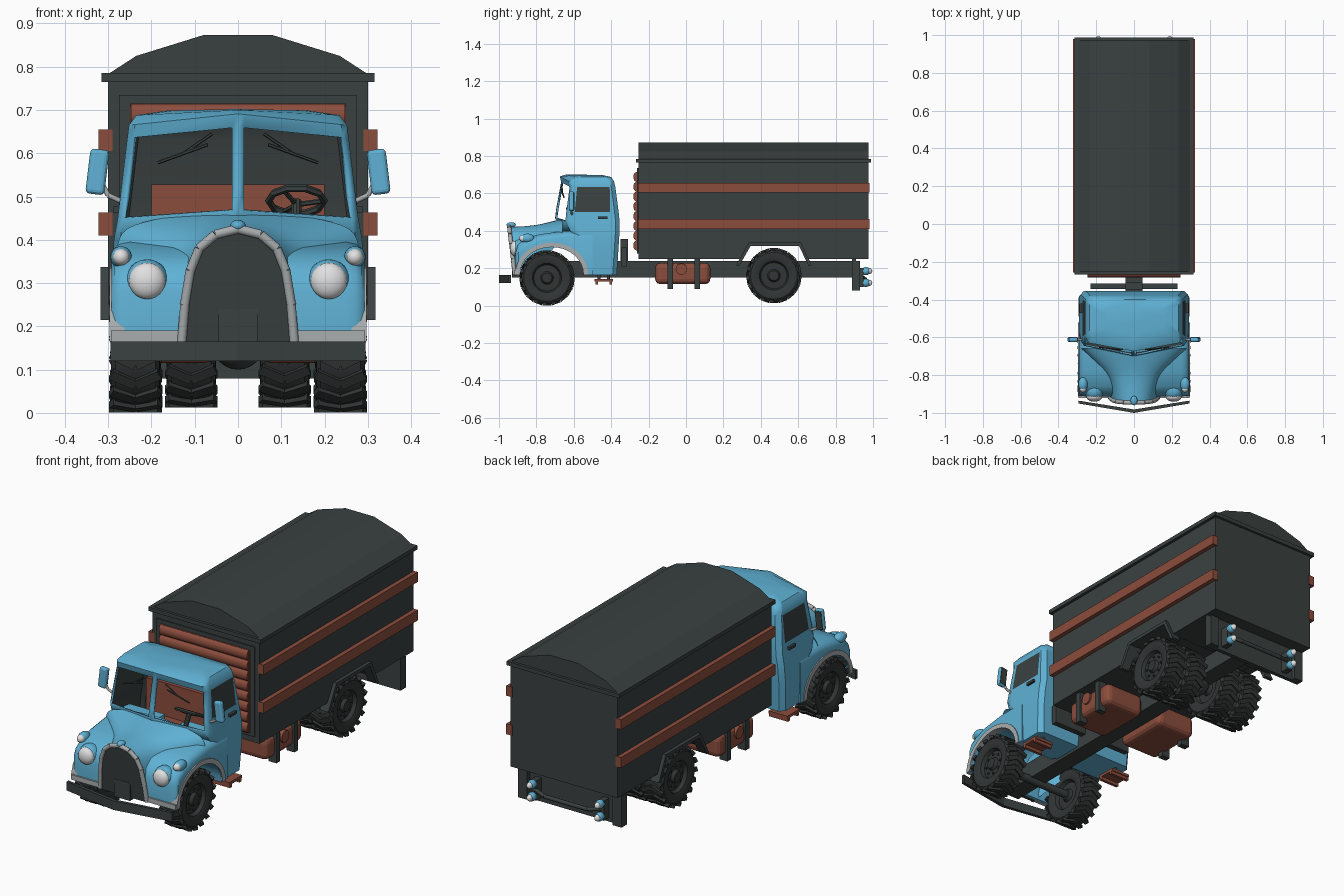
import bpy, bmesh, math
from mathutils import Matrix, Vector

if "Cube" in bpy.data.objects:
    bpy.data.objects.remove(bpy.data.objects["Cube"])

def mat(name, r, g, b):
    m = bpy.data.materials.new(name)
    m.diffuse_color = (r, g, b, 1)
    m.use_nodes = True
    m.node_tree.nodes["Principled BSDF"].inputs["Base Color"].default_value = m.diffuse_color
    return m

BLUE = mat("cab_blue", 0.115, 0.44, 0.66)
DARK = mat("charcoal", 0.042, 0.052, 0.051)
TYRE = mat("tyre_black", 0.032, 0.036, 0.036)
RED = mat("rust_red", 0.26, 0.075, 0.047)
GREY = mat("light_grey", 0.40, 0.42, 0.43)
WHITE = mat("lamp_white", 0.75, 0.75, 0.75)

# ---------- helpers ----------
def obj(name, bm, *mats, smooth=None, bevel=0, mirror=False):
    bmesh.ops.recalc_face_normals(bm, faces=bm.faces)
    me = bpy.data.meshes.new(name)
    bm.to_mesh(me)
    bm.free()
    o = bpy.data.objects.new(name, me)
    bpy.context.collection.objects.link(o)
    for m in mats:
        me.materials.append(m)
    if smooth:
        bpy.ops.object.select_all(action='DESELECT')
        o.select_set(True)
        bpy.context.view_layer.objects.active = o
        bpy.ops.object.shade_smooth_by_angle(angle=math.radians(smooth))
    if bevel:
        b = o.modifiers.new("bevel", 'BEVEL')
        b.width, b.segments = bevel, 3
    if mirror:
        o.modifiers.new("mirror", 'MIRROR')
    return o

def box(bm, x0, x1, y0, y1, z0, z1):
    c = Vector((x0 + x1, y0 + y1, z0 + z1)) / 2
    bmesh.ops.create_cube(bm, size=1, matrix=Matrix.Translation(c) @ Matrix.Diagonal((x1 - x0, y1 - y0, z1 - z0, 1)))

def ball(bm, c, s):
    bmesh.ops.create_uvsphere(bm, u_segments=20, v_segments=12, radius=1,
                              matrix=Matrix.Translation(c) @ Matrix.Diagonal((*s, 1)))

def rod(bm, p, q, r, seg=10):
    p, q = Vector(p), Vector(q)
    rot = (q - p).to_track_quat('Z', 'Y').to_matrix().to_4x4()
    bmesh.ops.create_cone(bm, cap_ends=True, segments=seg, radius1=r, radius2=r, depth=(q - p).length,
                          matrix=Matrix.Translation((p + q) / 2) @ rot)

def loft(bm, rings, closed=True, caps=True):
    vs = [[bm.verts.new(p) for p in r] for r in rings]
    n = len(vs[0])
    grid = [[bm.faces.new((a[j], a[(j + 1) % n], b[(j + 1) % n], b[j]))
             for j in range(n if closed else n - 1)] for a, b in zip(vs, vs[1:])]
    if caps:
        bm.faces.new(vs[0])
        bm.faces.new(vs[-1])
    return grid

def prism(bm, pts, axis, a, b):
    place = {'x': lambda p, t: (t, p[0], p[1]), 'y': lambda p, t: (p[0], t, p[1]), 'z': lambda p, t: (p[0], p[1], t)}[axis]
    loft(bm, [[place(p, t) for p in pts] for t in (a, b)])

def boxes(name, m, *dims, **kw):
    bm = bmesh.new()
    for d in dims:
        box(bm, *d)
    return obj(name, bm, m, **kw)

def balls(name, m, *items, **kw):
    bm = bmesh.new()
    for c, s in items:
        ball(bm, c, s)
    return obj(name, bm, m, smooth=60, **kw)

def rods(name, m, *items, **kw):
    bm = bmesh.new()
    for i in items:
        rod(bm, *i)
    return obj(name, bm, m, smooth=50, **kw)

# ---------- cargo box ----------
bm = bmesh.new()
prism(bm, [(-.255, .25), (-.255, .78), (.975, .78), (.975, .25), (.645, .25), (.602, .322), (.348, .322), (.295, .25)], 'x', -.3, .3)
obj("cargo_box", bm, DARK)
bm = bmesh.new()
prism(bm, [(-.3, .783), (-.235, .825), (-.08, .873), (.08, .873), (.235, .825), (.3, .783)], 'y', -.255, .975)
obj("cargo_roof", bm, DARK)
boxes("roof_rim", DARK, (-.315, .315, -.268, .988, .765, .785))
boxes("side_rails", RED, (.29, .322, -.256, .98, .605, .655), (.29, .322, -.256, .98, .41, .463), mirror=True)
boxes("front_frame", DARK, (-.275, .275, -.262, -.25, .28, .735))
boxes("front_panel", RED, (-.25, .25, -.267, -.25, .295, .715))
bm = bmesh.new()
for i in range(8):
    arc = [(-.264 - .018 * math.sin(a), .321 + .0525 * i + .026 * math.cos(a)) for a in [k * math.pi / 8 for k in range(9)]]
    prism(bm, arc, 'x', -.247, .247)
obj("front_slats", bm, RED, smooth=40)
bm = bmesh.new()
prism(bm, [(.268, .215), (.335, .337), (.615, .337), (.672, .215), (.654, .215), (.604, .32), (.346, .32), (.286, .215)], 'x', .27, .318)
obj("rear_wheel_arches", bm, DARK, mirror=True)

# ---------- chassis ----------
boxes("chassis_beam", DARK, (-.045, .045, -.93, .9, .15, .24))
boxes("cross_frame", DARK, (-.23, .23, -.345, -.315, .21, .31), (-.045, .045, -.35, -.31, .2, .355))
rods("axles", DARK, ((-.24, -.743, .148), (.24, -.743, .148), .02), ((-.24, .47, .16), (.24, .47, .16), .028))
balls("differential", DARK, ((0, .47, .16), (.06, .07, .06)))
boxes("fuel_tanks", RED, (.05, .275, -.165, .13, .115, .228), bevel=.028, mirror=True)
rods("tank_caps", RED, ((.26, -.025, .195), (.284, -.025, .195), .03, 16), mirror=True)
boxes("tank_straps", DARK, (.24, .285, -.1, -.07, .088, .25), (.24, .285, .045, .075, .088, .25), mirror=True)
boxes("cab_steps", RED, (.19, .295, -.49, -.39, .128, .142), (.19, .295, -.485, -.47, .112, .13),
      (.19, .295, -.41, -.395, .112, .13), mirror=True)
rods("step_brackets", DARK, ((.23, -.465, .13), (.23, -.465, .18), .008), ((.23, -.415, .13), (.23, -.415, .18), .008), mirror=True)

# ---------- rear end ----------
boxes("rear_panel", DARK, (-.29, .29, .888, .908, .08, .25), (.24, .29, .89, .93, .08, .24), (-.29, -.24, .89, .93, .08, .24))
rods("rear_bar", DARK, ((-.2, .94, .155), (-.12, .96, .14), .01), ((-.12, .96, .14), (.12, .96, .14), .01),
     ((.12, .96, .14), (.2, .94, .155), .01))
boxes("tail_light_mounts", DARK, (.175, .205, .9, .95, .1, .2), mirror=True)
balls("tail_lights", BLUE, ((.19, .962, .185), (.02, .024, .022)), ((.19, .962, .122), (.02, .024, .022)), mirror=True)
balls("tail_light_lenses", WHITE, ((.19, .98, .185), (.014, .016, .016)), ((.19, .98, .122), (.014, .016, .016)), mirror=True)

# ---------- wheels ----------
def wheel(name, x, y, z):
    bm = bmesh.new()
    half = [(.05, .001), (.048, .026), (.032, .034), (.03, .07), (.048, .078), (.057, .1), (.056, .125), (.046, .138)]
    prof = half + [(-a, r) for a, r in reversed(half)]
    n = 28
    loft(bm, [[(a, r * math.cos(2 * math.pi * k / n), r * math.sin(2 * math.pi * k / n)) for k in range(n)] for a, r in prof])
    for i in range(18):
        for s in (-1, 1):
            M = (Matrix.Rotation(i * math.pi / 9, 4, 'X') @ Matrix.Translation((s * .028, 0, .139))
                 @ Matrix.Rotation(s * .45, 4, 'Z') @ Matrix.Diagonal((.062, .023, .016, 1)))
            bmesh.ops.create_cube(bm, size=1, matrix=M)
    for i in range(8):  # wheel nuts
        a = i * math.pi / 4
        c = Vector((.034, .052 * math.cos(a), .052 * math.sin(a)))
        rod(bm, c - Vector((.006, 0, 0)), c + Vector((.004, 0, 0)), .006, 6)
    bmesh.ops.translate(bm, verts=bm.verts, vec=(x, y, z))
    obj(name, bm, TYRE, smooth=30, mirror=True)

wheel("front_wheels", .237, -.743, .148)
wheel("rear_outer_wheels", .235, .47, .16)
wheel("rear_inner_wheels", .108, .47, .16)

# ---------- cab shell: stacked plan outlines, open windscreen ----------
def plan(z, xs, yf, yc, yr, dz):
    k = .014 / (xs - .014)
    half = [(0, yf, z + dz), (.014, yf + k * (yc - yf), z + dz * .95), (xs - .014, yc, z + dz * .05),
            (xs, yc + .02, z), (xs, max(-.595, yc + .04), z), (xs, min(-.405, yr - .03), z),
            (xs, yr - .022, z), (xs - .022, yr, z), (0, yr, z)]
    return half + [(-x, y, w) for x, y, w in half[7:0:-1]]

bm = bmesh.new()
grid = loft(bm, [plan(*r) for r in (
    (.165, .283, -.53, -.53, -.37, 0), (.32, .29, -.53, -.53, -.36, 0), (.40, .287, -.66, -.62, -.355, 0),
    (.45, .278, -.70, -.645, -.355, .018), (.50, .272, -.694, -.64, -.36, .018),
    (.635, .256, -.668, -.622, -.378, .025), (.665, .252, -.674, -.63, -.385, .026),
    (.688, .235, -.645, -.60, -.40, .012), (.699, .16, -.58, -.55, -.45, .003))])
for c in (4, 11):
    grid[4][c].material_index = 1  # side glass
bmesh.ops.recalc_face_normals(bm, faces=bm.faces)
bmesh.ops.delete(bm, geom=[grid[r][c] for r in (3, 4) for c in (1, 14)], context='FACES')
cab = obj("cab_shell", bm, BLUE, DARK, smooth=40)
s = cab.modifiers.new("lining", 'SOLIDIFY')
s.thickness, s.offset, s.material_offset = .01, -1, 1
boxes("door_handles", DARK, (.27, .288, -.47, -.42, .463, .477), mirror=True)

# ---------- hood, grille ----------
front = [(.13, .165), (.123, .25), (.11, .33), (.09, .38), (.052, .412), (0, .425)]
back = [(.28, .36), (.28, .38), (.275, .405), (.255, .435), (.14, .458), (0, .468)]
nose = lambda z: -.915 - .03 * (z - .165) / .26
rings = []
for y, t in ((None, 0), (-.88, .05), (-.80, .2), (-.73, .6), (-.66, 1)):
    h = [(a[0] + t * (b[0] - a[0]), a[1] + t * (b[1] - a[1])) for a, b in zip(front, back)]
    h += [(-x, z) for x, z in h[-2::-1]]
    rings.append([(x, nose(z) if y is None else y, z) for x, z in h])
bm = bmesh.new()
loft(bm, rings, closed=False, caps=False)
hood = obj("hood", bm, BLUE, smooth=180)
hood.modifiers.new("round", 'SUBSURF').levels = 2
hood.modifiers["round"].render_levels = 2
edge = front + [(-x, z) for x, z in front[-2::-1]]
bm = bmesh.new()
loft(bm, [[(x * .98, nose(z) + d, z - .003) for x, z in edge] for d in (-.004, .01)])
obj("grille", bm, DARK)
pts = [(x, nose(z) - .001, z) for x, z in edge]
rim = rods("grille_rim", GREY, *[(p, q, .011) for p, q in zip(pts, pts[1:])])
balls("hood_ornament", BLUE, ((0, -.935, .432), (.018, .025, .014)))

# ---------- front fenders ----------
def arch(rx, rz):
    return [(-.718 + rx * math.cos(a), .165 + rz * math.sin(a)) for a in [k * math.pi / 16 for k in range(17)]]

def fender(x, s):
    h = s / 2
    out = [(-.912 + h, .165), (-.914 + h, .28), (-.90 + h, .325 - h), (-.86 + h, .36 - s), (-.78, .382 - s),
           (-.66, .398 - s), (-.50, .398 - s), (-.50, .165)]
    return [(x, y, z) for y, z in out + arch(.17, .15)]

bm = bmesh.new()
loft(bm, [fender(x, s) for x, s in ((.06, 0), (.25, 0), (.272, .007), (.285, .017), (.292, .034))])
obj("front_fenders", bm, BLUE, smooth=35, mirror=True)
bm = bmesh.new()
prism(bm, arch(.196, .172) + arch(.172, .148)[::-1], 'x', .262, .297)
obj("fender_lips", bm, GREY, smooth=35, mirror=True)
boxes("fender_front_strips", GREY, (.12, .293, -.92, -.90, .165, .19), mirror=True)

# ---------- bumper ----------
bm = bmesh.new()
prism(bm, [(-.295, -.95), (0, -1), (.295, -.95), (.295, -.935), (0, -.982), (-.295, -.935)], 'z', .12, .165)
obj("front_bumper", bm, DARK)

# ---------- lamps ----------
balls("headlight_pods", BLUE, ((.21, -.885, .305), (.05, .05, .05)), ((.27, -.848, .36), (.025, .038, .025)), mirror=True)
balls("headlight_lenses", WHITE, ((.21, -.915, .305), (.042, .026, .042)), ((.27, -.872, .36), (.019, .02, .019)), mirror=True)

# ---------- mirrors ----------
lean = Matrix.Translation((.325, -.612, .557)) @ Matrix.Rotation(-.12, 4, 'Y')
bm = bmesh.new()
bmesh.ops.create_cube(bm, size=1, matrix=lean @ Matrix.Diagonal((.044, .026, .104, 1)))
obj("mirror_housings", bm, BLUE, bevel=.01, mirror=True)
bm = bmesh.new()
bmesh.ops.create_cube(bm, size=1, matrix=lean @ Matrix.Translation((0, .013, 0)) @ Matrix.Diagonal((.034, .004, .09, 1)))
obj("mirror_glass", bm, DARK, mirror=True)
rods("mirror_stalks", GREY, ((.268, -.61, .488), (.3, -.612, .503), .006), ((.3, -.612, .503), (.315, -.612, .53), .006), mirror=True)

# ---------- wipers ----------
glass = lambda x, z: (x, -.704 + .19 * (z - .5) + .2 * abs(x), z)
rods("wipers", DARK, (glass(.06, .645), glass(.125, .6), .004, 6), (glass(.07, .62), glass(.185, .578), .004, 6), mirror=True)

# ---------- interior ----------
boxes("seat", RED, (-.2, .2, -.45, -.40, .26, .528), (-.2, .2, -.56, -.42, .26, .36))
R = Matrix.Translation((.135, -.58, .49)) @ Matrix.Rotation(-.5, 4, 'X')
bm = bmesh.new()
loops = [[R @ Vector(((.064 + .009 * math.cos(b)) * math.cos(a), (.064 + .009 * math.cos(b)) * math.sin(a), .009 * math.sin(b)))
          for b in [j * math.pi / 3 for j in range(6)]] for a in [i * math.pi / 5 for i in range(11)]]
loft(bm, loops, caps=False)
bmesh.ops.remove_doubles(bm, verts=bm.verts, dist=.0005)
for a in (0, 2.1, 4.2):
    rod(bm, R @ Vector((0, 0, -.01)), R @ Vector((.064 * math.cos(a), .064 * math.sin(a), 0)), .006, 6)
rod(bm, R @ Vector((0, 0, 0)), (.135, -.64, .38), .012)
obj("steering_wheel", bm, DARK)
